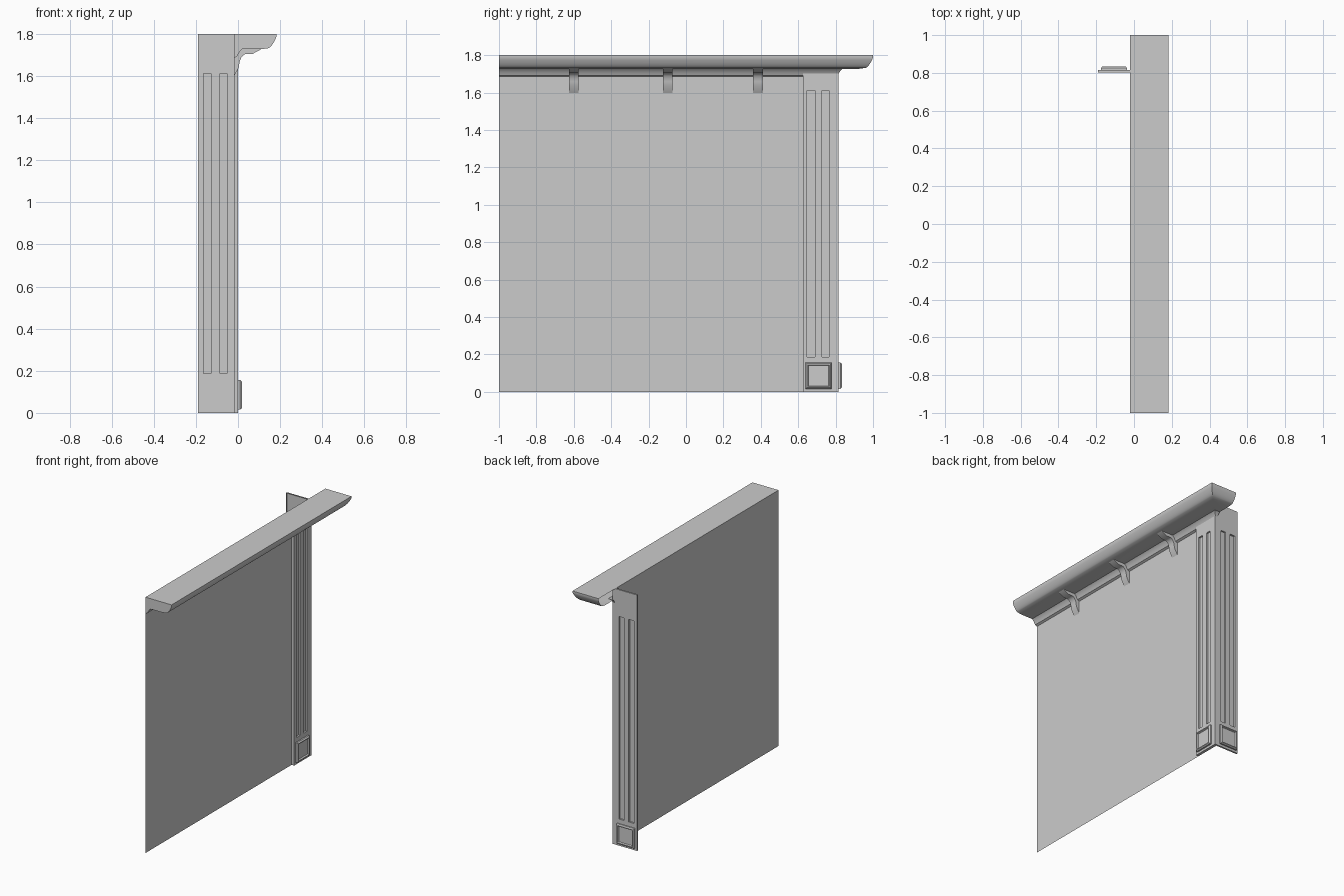
import bpy, bmesh, math
from mathutils import Vector

cube = bpy.data.objects.get("Cube")
if cube:
    bpy.data.objects.remove(cube, do_unlink=True)

grey = bpy.data.materials.new("plain_grey")
grey.use_nodes = True
colour = (0.6, 0.6, 0.6, 1)
grey.diffuse_color = colour
grey.node_tree.nodes["Principled BSDF"].inputs["Base Color"].default_value = colour

WALL_X = -0.02     # wall plane
CORNER_Y = 0.815   # outer corner of the pilasters
TOP = 1.8


def finish(name, bm, smooth=False):
    bmesh.ops.remove_doubles(bm, verts=bm.verts, dist=0.0002)
    bmesh.ops.recalc_face_normals(bm, faces=bm.faces)
    mesh = bpy.data.meshes.new(name)
    bm.to_mesh(mesh)
    bm.free()
    mesh.materials.append(grey)
    obj = bpy.data.objects.new(name, mesh)
    bpy.context.collection.objects.link(obj)
    if smooth:
        bpy.ops.object.select_all(action='DESELECT')
        obj.select_set(True)
        bpy.context.view_layer.objects.active = obj
        bpy.ops.object.shade_smooth_by_angle(angle=math.radians(35))
    return obj


def face(bm, points):
    return bm.faces.new([bm.verts.new(p) for p in points])


def curve(a, control, b, steps=6):
    """Points on a quadratic curve from a to b."""
    a, control, b = Vector(a), Vector(control), Vector(b)
    ts = [i / steps for i in range(steps + 1)]
    return [tuple(a * (1 - t) ** 2 + control * 2 * t * (1 - t) + b * t * t) for t in ts]


# Wall panel
bm = bmesh.new()
face(bm, [(WALL_X, -1, 0), (WALL_X, 0.8, 0), (WALL_X, 0.8, TOP), (WALL_X, -1, TOP)])
finish("wall_panel", bm)

# Cornice: moulding along the wall, mitred round the far corner
section = [(WALL_X, 1.685)]
section += curve((-0.005, 1.692), (0.005, 1.715), (0.02, 1.727))
section += [(0.11, 1.727)]
section += curve((0.145, 1.732), (0.165, 1.742), (0.183, 1.787))
section += [(0.183, TOP), (WALL_X, TOP)]
bm = bmesh.new()
start = [(x, -1, z) for x, z in section]
mitre = [(x, x + 0.817, z) for x, z in section]
end = [(WALL_X, x + 0.817, z) for x, z in section]
for ring_a, ring_b in ((start, mitre), (mitre, end)):
    for i in range(len(section) - 1):
        corners = [ring_a[i], ring_a[i + 1], ring_b[i + 1], ring_b[i]]
        if len({tuple(round(c, 4) for c in p) for p in corners}) == 4:
            face(bm, corners)
        elif ring_a is mitre and i == len(section) - 2:
            face(bm, [ring_a[i], ring_b[i], ring_b[i + 1]])
face(bm, start)
finish("cornice", bm, smooth=True)

# Brackets under the cornice
outline = [(WALL_X, 1.727), (0.11, 1.727), (0.07, 1.705)]
outline += curve((0.04, 1.705), (0.008, 1.7), (0.004, 1.64))
outline += [(WALL_X, 1.597)]
for number, y in enumerate((-0.6, -0.097, 0.385)):
    bm = bmesh.new()
    side = face(bm, [(x, y - 0.026, z) for x, z in outline])
    grown = bmesh.ops.extrude_face_region(bm, geom=[side], use_keep_orig=True)
    moved = [g for g in grown["geom"] if isinstance(g, bmesh.types.BMVert)]
    bmesh.ops.translate(bm, verts=moved, vec=(0, 0.052, 0))
    finish(f"bracket_{number + 1}", bm, smooth=True)


# Pilasters: u runs back from the corner, h stands out from the face
def on_wall(u, z, h):
    return (h, CORNER_Y + u, z)


def on_return(u, z, h):
    return (u, CORNER_Y + h, z)


def nested(bm, place, u0, u1, z0, z1, steps):
    """Loft inset rectangles given as (inset, height), closing the last."""
    rings = [[place(u, z, h) for u, z in ((u0 + i, z0 + i), (u1 - i, z0 + i),
                                          (u1 - i, z1 - i), (u0 + i, z1 - i))]
             for i, h in steps]
    for a, b in zip(rings, rings[1:]):
        for k in range(4):
            n = (k + 1) % 4
            face(bm, [a[k], a[n], b[n], b[k]])
    face(bm, rings[-1])


def pilaster(prefix, place, depth):
    us = [-0.19, -0.167, -0.125, -0.088, -0.05, 0]
    zs = [0, 0.187, 1.612, TOP]
    bm = bmesh.new()
    for i in range(5):
        for j in range(3):
            u0, u1, z0, z1 = us[i], us[i + 1], zs[j], zs[j + 1]
            sunk = j == 1 and i in (1, 3)
            nested(bm, place, u0, u1, z0, z1, [(0, 0), (0, -0.012)] if sunk else [(0, 0)])
    # thin returns down the outer edge, top and bottom
    path = [(0, 0), (us[0], 0), (us[0], TOP), (0, TOP)]
    for a, b in zip(path, path[1:]):
        face(bm, [place(*a, 0), place(*b, 0), place(*b, -depth), place(*a, -depth)])
    finish(prefix + "_pilaster", bm)

    # raised frame with a sunk centre at the foot
    bm = bmesh.new()
    nested(bm, place, -0.175, -0.037, 0.016, 0.156,
           [(0, 0), (0, 0.01), (0.006, 0.018), (0.012, 0.018), (0.016, 0.008)])
    finish(prefix + "_plinth_block", bm)


pilaster("wall", on_wall, 0.02)
pilaster("return", on_return, 0.012)
